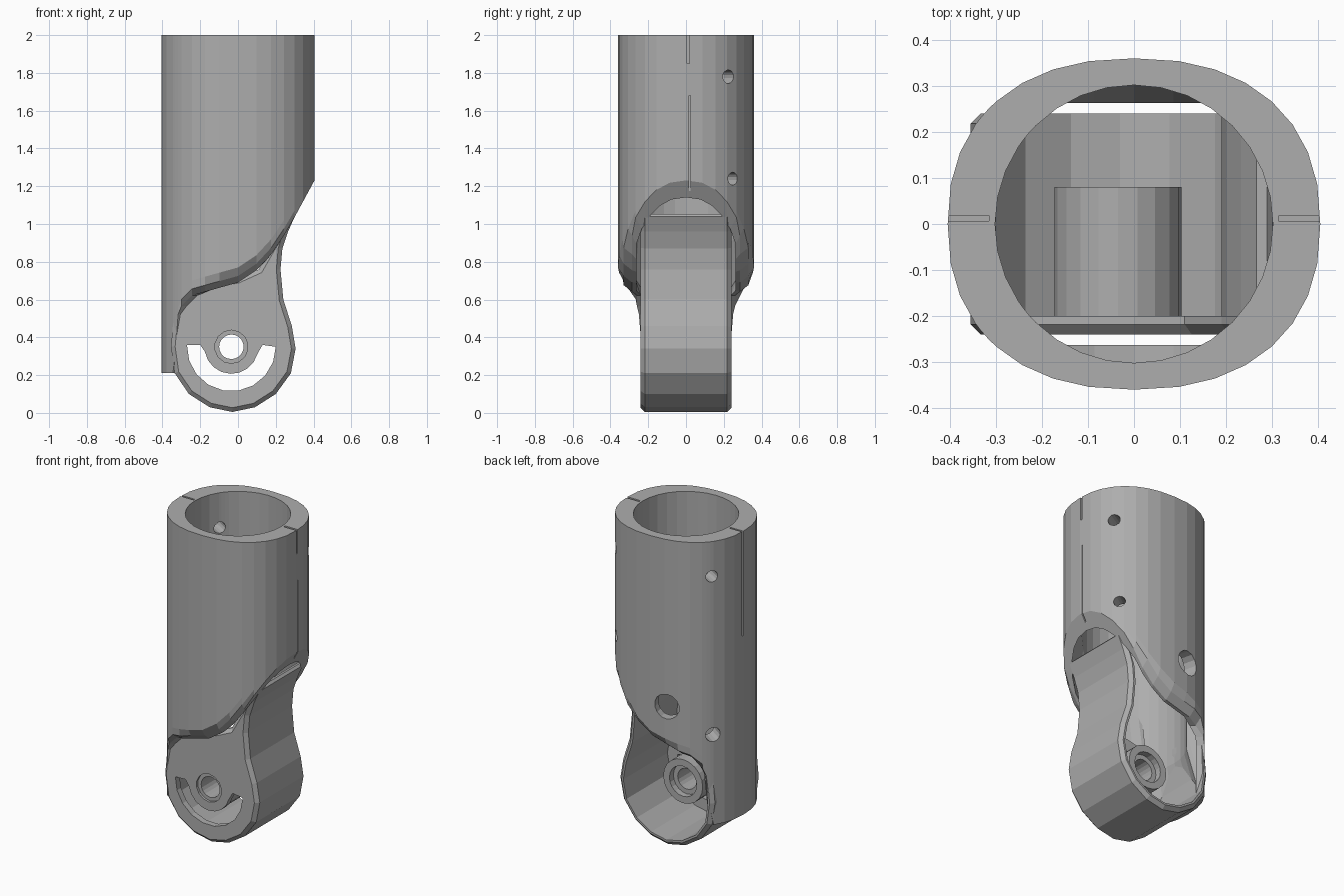
import bpy, bmesh
from math import sin, cos, pi, radians, copysign
from mathutils import Vector

cube = bpy.data.objects.get("Cube")
if cube:
    bpy.data.objects.remove(cube)

grey = bpy.data.materials.new("matte_grey")
grey.use_nodes = True
COLOUR = (0.42, 0.42, 0.42, 1)
grey.diffuse_color = COLOUR
grey.node_tree.nodes["Principled BSDF"].inputs["Base Color"].default_value = COLOUR

PIVOT = (-0.035, 0.35)


def make(name, bm):
    bmesh.ops.recalc_face_normals(bm, faces=bm.faces)
    mesh = bpy.data.meshes.new(name)
    bm.to_mesh(mesh)
    bm.free()
    mesh.materials.append(grey)
    obj = bpy.data.objects.new(name, mesh)
    bpy.context.collection.objects.link(obj)
    return obj


def prism(name, outline, y0, y1):
    """Extrude an x-z outline along y."""
    bm = bmesh.new()
    face = bm.faces.new([bm.verts.new((x, y0, z)) for x, z in outline])
    ext = bmesh.ops.extrude_face_region(bm, geom=[face])["geom"]
    bmesh.ops.translate(bm, vec=(0, y1 - y0, 0),
                        verts=[v for v in ext if isinstance(v, bmesh.types.BMVert)])
    return make(name, bm)


def loft(name, loops):
    """Join a closed ring of closed loops with quads."""
    bm = bmesh.new()
    rows = [[bm.verts.new(p) for p in loop] for loop in loops]
    for a, b in zip(rows, rows[1:] + rows[:1]):
        for i in range(len(a)):
            j = (i + 1) % len(a)
            bm.faces.new((a[i], a[j], b[j], b[i]))
    return make(name, bm)


def box(name, centre, size):
    bm = bmesh.new()
    bmesh.ops.create_cube(bm, size=1)
    for v in bm.verts:
        v.co = Vector(centre) + Vector(a * b for a, b in zip(v.co, size))
    return make(name, bm)


def rod(name, centre, direction, radius, depth):
    bm = bmesh.new()
    bmesh.ops.create_cone(bm, cap_ends=True, segments=14, radius1=radius,
                          radius2=radius, depth=depth)
    turn = Vector(direction).to_track_quat("Z", "Y").to_matrix().to_4x4()
    bmesh.ops.transform(bm, matrix=turn, verts=bm.verts)
    bmesh.ops.translate(bm, vec=centre, verts=bm.verts)
    return make(name, bm)


def apply(obj, kind, **settings):
    mod = obj.modifiers.new(kind, kind)
    for key, value in settings.items():
        setattr(mod, key, value)
    bpy.context.view_layer.objects.active = obj
    bpy.ops.object.modifier_apply(modifier=mod.name)


def cut(obj, cutter):
    apply(obj, "BOOLEAN", object=cutter, operation="DIFFERENCE", solver="EXACT")
    bpy.data.objects.remove(cutter)


# Swept lower edge of the sleeve
EDGE = [(-0.34, 0.21), (-0.315, 0.55), (-0.25, 0.62), (0, 0.69), (0.12, 0.77),
        (0.2, 0.87), (0.28, 1.0), (0.41, 1.24)]


def edge_z(x):
    if x <= EDGE[0][0]:
        return EDGE[0][1]
    for (x0, z0), (x1, z1) in zip(EDGE, EDGE[1:]):
        if x <= x1:
            return z0 + (z1 - z0) * (x - x0) / (x1 - x0)
    return EDGE[-1][1]


# Sleeve: rounded outside, circular bore, lower lip drawn in toward the knuckle
def sleeve_column(a):
    c, s = cos(a), sin(a)
    ox = 0.405 * copysign(abs(c) ** 0.87, c)
    oy = 0.36 * copysign(abs(s) ** 0.87, s)
    bx, by = 0.302 * c, 0.302 * s
    thin = 0.88

    def clamp(y, limit):
        return max(-limit, min(limit, y))
    ix, iy = ox * thin, oy * thin
    zo = edge_z(ox)
    zi = zo if ox < -0.2 else edge_z(ix)
    lip = 0.285 if ox > -0.22 else 0.26
    return [(ox, oy, 2), (ox, oy, zo + 0.08), (ox, clamp(oy, lip + 0.045), zo + 0.035),
            (ox, clamp(oy, lip), zo), (ix, clamp(iy, lip - 0.022), zi),
            (ix, iy, zi + 0.09), (bx, by, zi + 0.3), (bx, by, 2)]


COLUMNS = 32
angles = [2 * pi * i / COLUMNS for i in range(COLUMNS)]
angles += [pi + side * radians(d) for side in (-1, 1) for d in (37, 41)]
sleeve = loft("sleeve", [sleeve_column(a) for a in sorted(angles)])

# Screw holes in the back half, and one large access hole
for side in (-1, 1):
    cut(sleeve, rod("hole_cutter", (side * 0.33, 0.22, 1.78), (side, 0.6, 0), 0.036, 0.3))
cut(sleeve, rod("hole_cutter", (0.32, 0.25, 1.24), (1, 0.7, 0), 0.034, 0.3))
cut(sleeve, rod("hole_cutter", (-0.33, 0.21, 0.78), (-1, 0.7, 0), 0.045, 0.3))
cut(sleeve, rod("hole_cutter", (-0.11, 0.35, 0.945), (-0.25, 1, 0), 0.078, 0.3))

# Seams where the two halves of the sleeve meet
cut(sleeve, box("seam_cutter", (0.37, 0.012, 1.95), (0.11, 0.014, 0.2)))
cut(sleeve, box("seam_cutter", (0.405, 0.02, 1.365), (0.06, 0.008, 0.63)))
cut(sleeve, box("seam_cutter", (-0.37, 0.012, 1.7), (0.11, 0.012, 0.72)))
cut(sleeve, box("seam_cutter", (0.4, 0.125, 1.05), (0.15, 0.21, 0.01)))

# Knuckle: one solid outline, hollowed from the back
SIDE = [(0.31, 1.06), (0.265, 0.96), (0.235, 0.87), (0.225, 0.76), (0.24, 0.6),
        (0.285, 0.46), (0.305, 0.34), (0.28, 0.21), (0.2, 0.1), (0.09, 0.03),
        (-0.03, 0.005), (-0.15, 0.03), (-0.26, 0.1), (-0.335, 0.21),
        (-0.355, 0.35), (-0.335, 0.57)]
TOP = [(-0.25, 0.66), (0, 0.71), (0.11, 0.76), (0.19, 0.9), (0.24, 1.04)]
knuckle = prism("knuckle", SIDE + TOP, -0.24, 0.24)
apply(knuckle, "BEVEL", width=0.022, segments=1, limit_method="ANGLE", angle_limit=radians(60))


def inset(points, gap):
    result = []
    for i, (x, z) in enumerate(points):
        p, q = points[max(i - 1, 0)], points[min(i + 1, len(points) - 1)]
        normal = Vector((p[1] - q[1], q[0] - p[0])).normalized()
        result.append((x - normal.x * gap, z - normal.y * gap))
    return result


hollow = inset(SIDE, 0.035)
cut(knuckle, prism("hollow_cutter", hollow + [(-0.3, 1.3), (0.27, 1.3)], -0.2, 0.4))


# Crescent window around the pivot
def arc(radius, start, end, steps):
    return [(PIVOT[0] + radius * cos(radians(start + (end - start) * i / steps)),
             PIVOT[1] + radius * sin(radians(start + (end - start) * i / steps)))
            for i in range(steps + 1)]


crescent = arc(0.235, 178, 360, 9) + [(0.13, 0.36)] + arc(0.143, 345, 190, 8) + [(-0.2, 0.36)]
cut(knuckle, prism("window_cutter", crescent, -0.4, -0.1))
cut(knuckle, rod("pivot_cutter", (PIVOT[0], -0.25, PIVOT[1]), (0, 1, 0), 0.088, 0.2))

# Pivot boss: a stepped bushing behind the front plate
BOSS = [(0.138, 0.08), (0.095, 0.08), (0.095, 0.04), (0.065, 0.04),
        (0.065, -0.225), (0.092, -0.225), (0.138, -0.205)]
turns = [2 * pi * i / 20 for i in range(20)]
loft("pivot_boss", [[(PIVOT[0] + r * cos(t), y, PIVOT[1] + r * sin(t)) for r, y in BOSS]
                    for t in turns])
